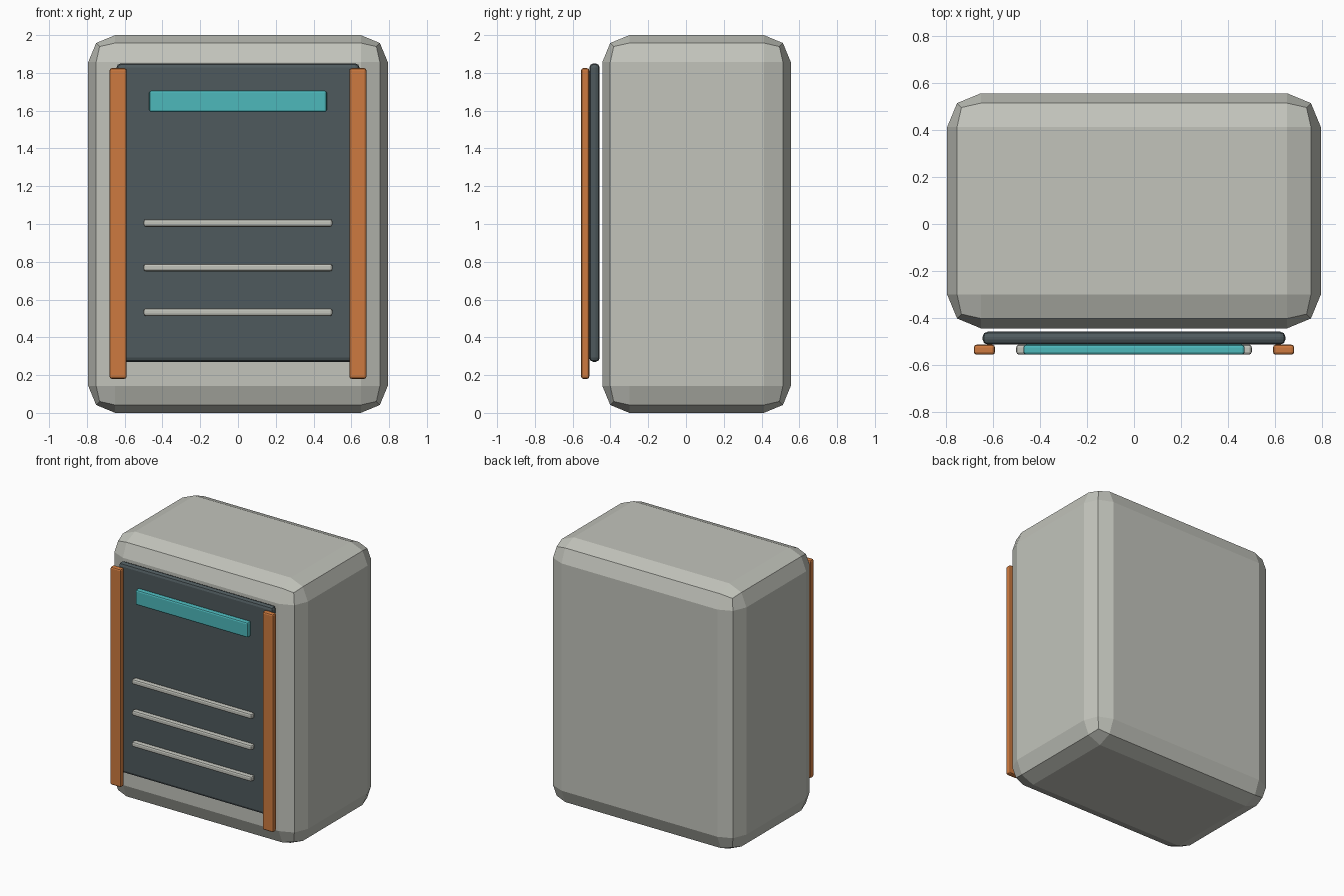
import bpy
import bmesh
from mathutils import Vector

cube = bpy.data.objects.get("Cube")
if cube:
    bpy.data.objects.remove(cube, do_unlink=True)


def material(name, rgb):
    mat = bpy.data.materials.new(name)
    mat.use_nodes = True
    color = (*rgb, 1)
    mat.diffuse_color = color
    mat.node_tree.nodes["Principled BSDF"].inputs["Base Color"].default_value = color
    return mat


def box(name, low, high, bevel, mat):
    """Box between two corners, with two-segment rounded edges."""
    low, high = Vector(low), Vector(high)
    size = high - low
    bm = bmesh.new()
    bmesh.ops.create_cube(bm, size=1)
    bmesh.ops.scale(bm, vec=size, verts=bm.verts)
    bmesh.ops.bevel(bm, geom=bm.edges[:], offset=bevel, segments=2,
                    profile=0.5, affect='EDGES')
    mesh = bpy.data.meshes.new(name)
    bm.to_mesh(mesh)
    bm.free()
    mesh.materials.append(mat)
    obj = bpy.data.objects.new(name, mesh)
    obj.location = (low + high) / 2
    bpy.context.collection.objects.link(obj)
    return obj


shell_grey = material("shell_grey", (0.54, 0.55, 0.50))
panel_slate = material("panel_slate", (0.077, 0.102, 0.11))
rail_orange = material("rail_orange", (0.61, 0.195, 0.05))
display_teal = material("display_teal", (0.075, 0.48, 0.50))

# Main housing and the front panel just ahead of it
box("housing", (-0.793, -0.443, 0), (0.793, 0.555, 2), 0.143, shell_grey)
box("front_panel", (-0.643, -0.512, 0.27), (0.643, -0.457, 1.85), 0.022, panel_slate)

# Trim mounted on the panel face
back, front = -0.512, -0.555
for side, x in (("left", 0.635), ("right", -0.635)):
    box(side + "_rail", (x - 0.045, front, 0.18), (x + 0.045, back, 1.825),
        0.012, rail_orange)
box("display_strip", (-0.47, front, 1.592), (0.47, back, 1.707), 0.012, display_teal)

# Vent slats
for i in range(3):
    z = 0.533 + i * 0.236
    box(f"vent_slat_{i + 1}", (-0.5, front, z - 0.02), (0.5, back, z + 0.02),
        0.012, shell_grey)
